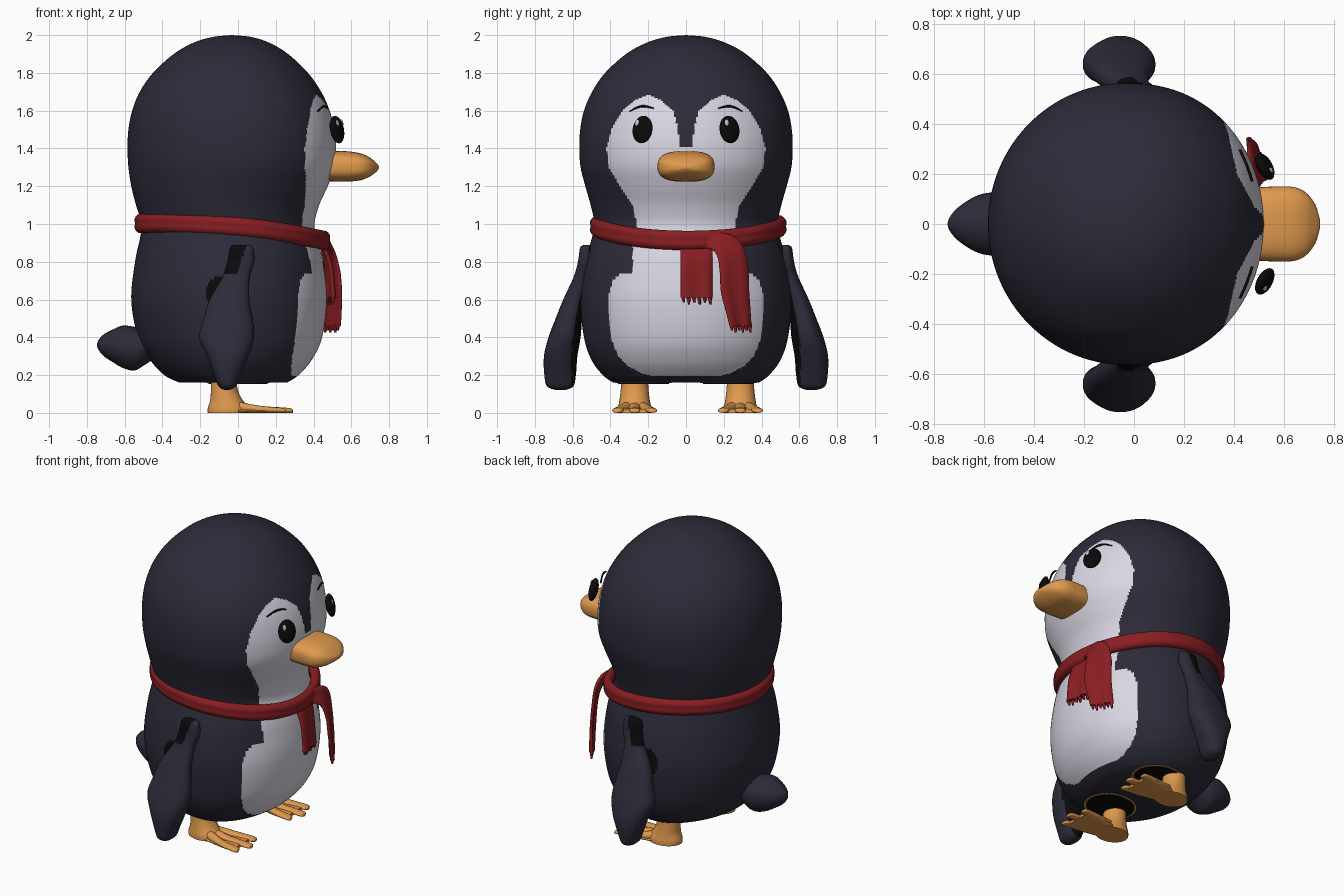
import bpy, bmesh
from math import sin, cos, pi, exp, copysign
from mathutils import Vector, Euler

if "Cube" in bpy.data.objects:
    bpy.data.objects.remove(bpy.data.objects["Cube"])


def material(name, *rgb):
    m = bpy.data.materials.new(name)
    m.use_nodes = True
    m.diffuse_color = (*rgb, 1)
    m.node_tree.nodes["Principled BSDF"].inputs["Base Color"].default_value = (*rgb, 1)
    return m


navy = material("navy", .025, .024, .041)
white = material("soft white", .70, .68, .77)
black = material("black", .003, .003, .003)
orange = material("orange", .74, .32, .075)
red = material("red", .25, .013, .016)
glint = material("eye glint", .6, .6, .62)


def smooth(rows, n):
    """Catmull-Rom interpolation of rows of numbers."""
    out = []
    for i in range(len(rows) - 1):
        quad = [rows[max(i - 1, 0)], rows[i], rows[i + 1], rows[min(i + 2, len(rows) - 1)]]
        for k in range(n):
            t = k / n
            out.append([b + t * (c - a) / 2 + t * t * (a - 2.5 * b + 2 * c - d / 2)
                        + t ** 3 * (d - a + 3 * (b - c)) / 2 for a, b, c, d in zip(*quad)])
    return out + [list(rows[-1])]


def ring(c, u, v, n=32, e=1.0):
    """Superellipse cross-section around c; e below 1 is boxier."""
    c, u, v = Vector(c), Vector(u), Vector(v)
    power = lambda s: copysign(abs(s) ** e, s)
    return [c + u * power(cos(2 * pi * k / n)) + v * power(sin(2 * pi * k / n)) for k in range(n)]


def loft(name, rings, mats, rule=None, loop=False, angle=60):
    """Skin rings; rule(centre, normal) picks each face's material."""
    bm = bmesh.new()
    vs = [[bm.verts.new(p) for p in r] for r in rings]
    n = len(vs[0])
    pairs = list(zip(vs, vs[1:])) + ([(vs[-1], vs[0])] if loop else [])
    for a, b in pairs:
        for k in range(n):
            j = (k + 1) % n
            bm.faces.new((a[k], a[j], b[j], b[k]))
    if not loop:
        bm.faces.new(vs[0])
        bm.faces.new(vs[-1])
    bmesh.ops.recalc_face_normals(bm, faces=bm.faces)
    if rule:
        for f in bm.faces:
            f.material_index = rule(f.calc_center_median(), f.normal)
    me = bpy.data.meshes.new(name)
    bm.to_mesh(me)
    bm.free()
    for m in mats:
        me.materials.append(m)
    me.shade_smooth()
    me.set_sharp_from_angle(angle=angle * pi / 180)
    bpy.context.collection.objects.link(bpy.data.objects.new(name, me))


def ball(name, mat, loc, size, rot):
    bpy.ops.mesh.primitive_uv_sphere_add(segments=32, ring_count=20, location=loc, rotation=rot)
    ob = bpy.context.object
    ob.name, ob.scale = name, size
    ob.data.materials.append(mat)
    ob.data.shade_smooth()


def lookup(table, z):
    for (z0, a), (z1, b) in zip(table, table[1:]):
        if z0 <= z <= z1:
            return a + (b - a) * (z - z0) / (z1 - z0)


# Body: z, back x, front x, half width
body = [(.16, -.31, .26, .385), (.2, -.39, .32, .44), (.28, -.465, .39, .5), (.4, -.53, .445, .54),
        (.6, -.565, .47, .56), (.8, -.545, .45, .535), (.92, -.52, .42, .5), (1.0, -.51, .405, .485),
        (1.1, -.54, .43, .505), (1.2, -.565, .475, .533), (1.3, -.58, .512, .558), (1.4, -.585, .52, .565),
        (1.5, -.58, .51, .56), (1.6, -.56, .485, .54), (1.7, -.52, .44, .497), (1.8, -.45, .37, .428),
        (1.9, -.34, .265, .317), (1.96, -.235, .165, .207), (1.99, -.135, .07, .105), (2, -.035, -.03, .002)]
# Half width of the white front and of the dark notch between the face lobes
patch = [(.195, .18), (.21, .24), (.25, .31), (.3, .36), (.4, .4), (.5, .41), (.62, .41), (.7, .39),
         (.735, .35), (.74, .285), (.9, .28), (1.0, .26), (1.1, .285), (1.2, .35), (1.3, .41),
         (1.4, .42), (1.5, .395), (1.6, .335), (1.65, .28), (1.685, .2)]
notch = [(1.405, .035), (1.5, .04), (1.6, .07), (1.65, .125), (1.685, .2)]


def body_colour(c, normal):
    y = abs(c.y)
    outer, inner = lookup(patch, c.z), lookup(notch, c.z)
    if c.x > 0 and outer and y < outer and (inner is None or y > inner):
        return 1
    if y > .4 and ((c.x + .08) / .09) ** 2 + ((c.z - .63) / .1) ** 2 < 1:
        return 2
    return 0


def body_ring(z, back, front, half, n=320):
    mid, a = (back + front) / 2, (front - back) / 2
    pts = []
    for k in range(n):
        c, s = cos(2 * pi * k / n), sin(2 * pi * k / n)
        pts.append(Vector((mid + a * (c ** .9 if c > 0 else c), half * s, z)))
    return pts


loft("body", [body_ring(*r) for r in smooth(body, 12)], [navy, white, black], body_colour)

# Beak: x, centre z, half width, half height
beak = [(.47, 1.305, .145, .078), (.56, 1.305, .15, .081), (.64, 1.303, .148, .073),
        (.69, 1.302, .125, .055), (.725, 1.3, .08, .03), (.742, 1.3, .03, .012), (.746, 1.3, .004, .002)]
loft("beak", [ring((x, 0, z), (0, w, 0), (0, 0, h), 48, .72) for x, z, w, h in smooth(beak, 6)], [orange])

# Tail: x, centre z, half width, half height
tail = [(-.44, .35, .08, .06), (-.5, .345, .12, .095), (-.55, .34, .127, .116), (-.61, .35, .12, .112),
        (-.66, .355, .098, .088), (-.71, .358, .062, .058), (-.738, .36, .028, .027), (-.747, .36, .004, .004)]
loft("tail", [ring((x, 0, z), (0, w, 0), (0, 0, h)) for x, z, w, h in smooth(tail, 6)], [navy])

# Flipper: z, centre x, half depth, inner y, outer y
flipper = [(.89, .02, .03, .51, .535), (.875, .02, .06, .5, .56), (.8, .015, .07, .495, .572),
           (.72, -.01, .072, .51, .595), (.6, -.045, .105, .535, .65), (.5, -.052, .13, .55, .69),
           (.4, -.06, .145, .558, .728), (.3, -.055, .11, .575, .752), (.2, -.058, .07, .583, .75),
           (.14, -.058, .045, .597, .735), (.12, -.058, .01, .645, .685)]
# Leg: z, centre x, half depth, half width
leg = [(.22, -.075, .065, .07), (.13, -.073, .07, .073), (.07, -.062, .085, .08),
       (.025, -.05, .11, .088), (0, -.05, .11, .088)]

for side, s in (("left", 1), ("right", -1)):
    def flipper_colour(c, normal):
        shoulder = c.z > .74 and c.x < (c.z - .74) * .35 - .005
        return int(shoulder or normal.y * s < -.6)
    loft(side + "_flipper", [ring((x, s * (y0 + y1) / 2, z), (d, 0, 0), (0, s * (y1 - y0) / 2, 0), 40, .85)
         for z, x, d, y0, y1 in smooth(flipper, 6)], [navy, black], flipper_colour)

    # Leg, toes and web
    fy = s * .28 + .008
    loft(side + "_leg", [ring((x, fy, z), (d, 0, 0), (0, w, 0)) for z, x, d, w in smooth(leg, 4)], [orange])
    for toe, dy, tip in (("inner", -.09, .235), ("middle", 0, .27), ("outer", .09, .235)):
        rows = [(-.06, 0, .04, .04), (.03, dy * .5, .034, .027), (.13, dy * .85, .028, .018),
                (tip, dy, .03, .013), (tip + .02, dy * 1.05, .012, .008)]
        loft(f"{side}_{toe}_toe", [ring((x, fy + s * y, h), (0, w, 0), (0, 0, h), 16)
             for x, y, w, h in smooth(rows, 4)], [orange])
    web = [(-.1, .06), (.03, .085), (.13, .105), (.225, .115)]
    loft(side + "_web", [ring((x, fy, .01), (0, w, 0), (0, 0, .01), 16, .6) for x, w in web], [orange])

    # Leg opening under the body
    for part, r, low, mat in (("rim", .147, .157, orange), ("socket", .135, .153, black)):
        loft(f"{side}_leg_{part}", [ring((.0, s * .225, z), (r + .02, 0, 0), (0, r, 0))
             for z in (low, .163)], [mat], angle=30)

    # Eye, glint and brow
    loc, size, turn = Vector((.524, s * .23, 1.5)), Vector((.028, .058, .074)), Euler((0, -.2, s * .5))
    ball(side + "_eye", black, loc, size, turn)
    spot = Vector((.8, -.42, .43)) * size
    spot.rotate(turn)
    ball(side + "_eye_glint", glint, loc + spot, (.006, .012, .018), turn)
    brow = [(.474, .17, 1.612, .003), (.461, .21, 1.622, .006), (.446, .25, 1.62, .006), (.424, .298, 1.597, .003)]
    loft(side + "_brow", [ring((x, s * y, z), (.006, 0, 0), (0, 0, r), 12)
         for x, y, z, r in smooth(brow, 6)], [black])

# Scarf band, a creased roll dipping at the front
band = []
for k in range(120):
    c, q = cos(2 * pi * k / 120), sin(2 * pi * k / 120)
    pts = []
    for j in range(24):
        a = 2 * pi * j / 24
        r = .034 * cos(a) * (1 - .22 * exp(-(4 * sin(a)) ** 2))
        pts.append(Vector((-.03 + (.488 + r) * c, .012 + (.49 + r) * q,
                           .988 - .045 * c - .03 * c * c + .051 * sin(a))))
    band.append(pts)
loft("scarf_band", band, [red], loop=True)


def scarf_end(name, rows, folds, slant):
    """Ribbon from rows of x, inner y, inner z, outer y, outer z, with a fringe."""
    rings = []
    rows = smooth(rows, 8)
    for i, (x, y0, z0, y1, z1) in enumerate(rows):
        half = Vector((-slant * min(1, 2 * i / len(rows)), (y1 - y0) / 2, (z1 - z0) / 2))
        pts = ring((x, (y0 + y1) / 2, (z0 + z1) / 2), half, (.016, 0, 0), 40, .7)
        for p in pts:
            u = (p.y - y0) / (y1 - y0)
            p.x += .007 * sin(folds * pi * u) * i / len(rows)
        rings.append(pts)
    loft(name, rings, [red])
    x, y0, z0, y1, z1 = rows[-1]
    for k in range(6):
        u = (k + .5) / 6
        y, z = y0 + u * (y1 - y0), z0 + u * (z1 - z0)
        tx = x + slant * (1 - 2 * u)
        drop = .035 if k % 2 else .025
        loft(f"{name}_fringe_{k + 1}", [ring((tx, y, z + .01), (.013, 0, 0), (0, .012, 0), 8),
             ring((tx, y + .004, z - drop), (.006, 0, 0), (0, .005, 0), 8)], [red])


scarf_end("scarf_short_end", [(.445, -.03, .9, .14, .9), (.475, -.03, .78, .14, .78),
                              (.49, -.03, .61, .14, .61)], 3, .015)
scarf_end("scarf_long_end", [(.455, .08, .87, .1, .95), (.473, .13, .868, .22, .948), (.485, .165, .83, .295, .895),
                             (.495, .178, .75, .328, .78), (.503, .185, .64, .335, .64),
                             (.5, .21, .54, .342, .54), (.495, .23, .46, .347, .46)], 3, .04)
